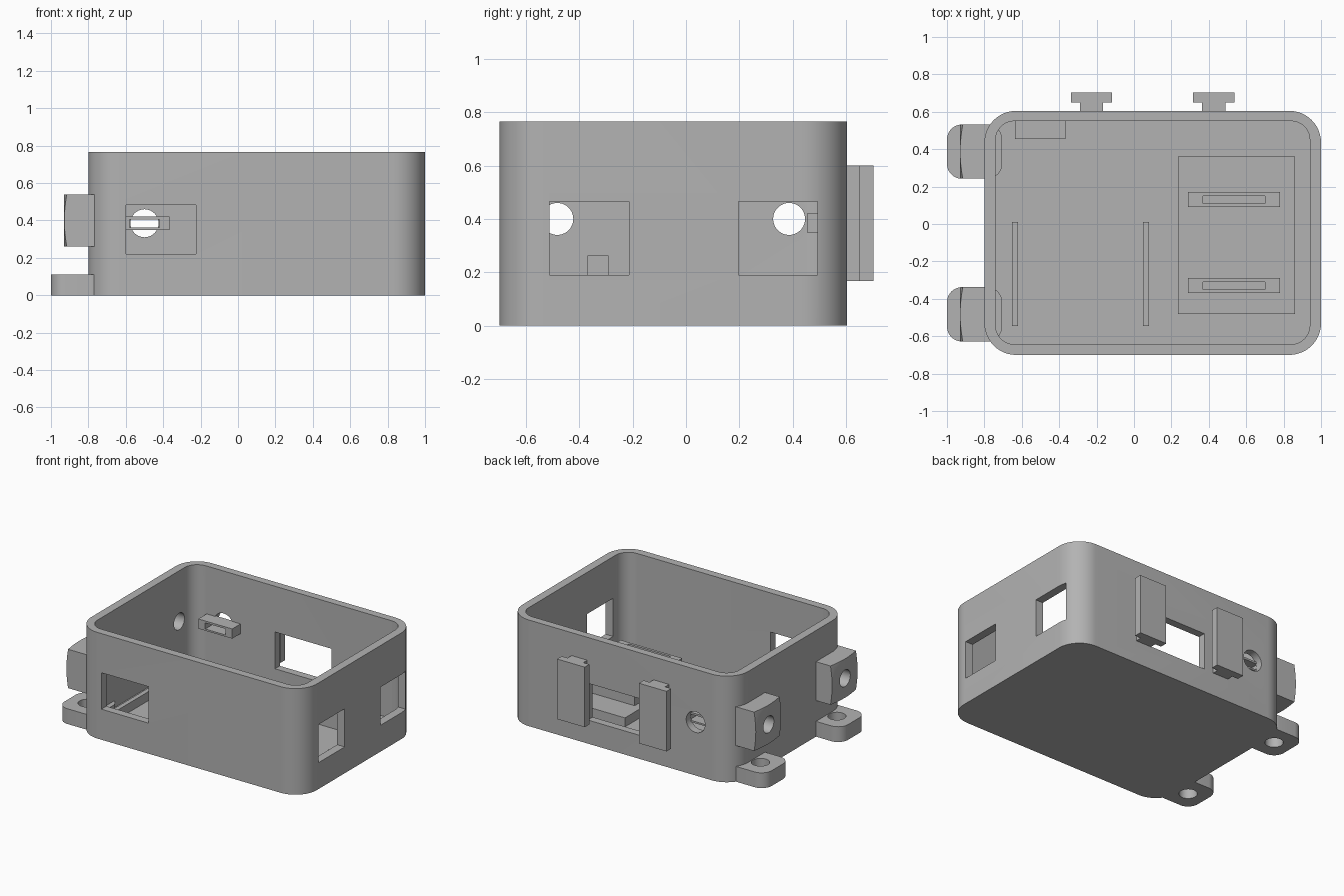
import bpy, bmesh
from math import pi, radians, sin, cos

cube = bpy.data.objects.get("Cube")
if cube:
    bpy.data.objects.remove(cube, do_unlink=True)

grey = bpy.data.materials.new("plastic grey")
grey.use_nodes = True
GREY = (0.45, 0.45, 0.45, 1)
grey.diffuse_color = GREY
grey.node_tree.nodes["Principled BSDF"].inputs["Base Color"].default_value = GREY


def prism(name, points, axis, lo, hi):
    """Extrude a flat outline along an axis; outline uses the other two axes in order."""
    def place(p, depth):
        co = list(p)
        co.insert("xyz".index(axis), depth)
        return co
    bm = bmesh.new()
    low = [bm.verts.new(place(p, lo)) for p in points]
    high = [bm.verts.new(place(p, hi)) for p in points]
    bm.faces.new(low)
    bm.faces.new(high)
    for i in range(len(points)):
        j = (i + 1) % len(points)
        bm.faces.new((low[i], low[j], high[j], high[i]))
    bmesh.ops.recalc_face_normals(bm, faces=bm.faces)
    mesh = bpy.data.meshes.new(name)
    bm.to_mesh(mesh)
    bm.free()
    mesh.materials.append(grey)
    ob = bpy.data.objects.new(name, mesh)
    bpy.context.collection.objects.link(ob)
    return ob


def rounded(x0, x1, y0, y1, r, steps=12):
    corners = [(x1 - r, y1 - r), (x0 + r, y1 - r), (x0 + r, y0 + r), (x1 - r, y0 + r)]
    return [(cx + r * cos((q + i / steps) * pi / 2), cy + r * sin((q + i / steps) * pi / 2))
            for q, (cx, cy) in enumerate(corners) for i in range(steps + 1)]


def circle(cx, cy, r, n=40):
    return [(cx + r * cos(2 * pi * i / n), cy + r * sin(2 * pi * i / n)) for i in range(n)]


def box(name, x0, x1, y0, y1, z0, z1):
    return prism(name, [(x0, y0), (x1, y0), (x1, y1), (x0, y1)], "z", z0, z1)


def cut(ob, cutters, operation="DIFFERENCE"):
    """Apply booleans, then drop the cutters."""
    for c in cutters:
        c.hide_render = True
        mod = ob.modifiers.new("cut", "BOOLEAN")
        mod.operation, mod.solver, mod.object = operation, "EXACT", c
    bpy.context.view_layer.update()
    deps = bpy.context.evaluated_depsgraph_get()
    mesh = bpy.data.meshes.new_from_object(ob.evaluated_get(deps))
    ob.modifiers.clear()
    ob.data = mesh
    for c in cutters:
        bpy.data.objects.remove(c, do_unlink=True)


def smooth(ob):
    bpy.ops.object.select_all(action="DESELECT")
    ob.select_set(True)
    bpy.context.view_layer.objects.active = ob
    bpy.ops.object.shade_smooth_by_angle(angle=radians(25))


MOUNTS = {"back": 0.387, "front": -0.483}   # y of the side mounts
HALF = 0.145
FLOOR, DECK = 0.06, 0.125

# Open case: cavity, windows, round holes
case = prism("case", rounded(-0.8, 1, -0.7, 0.605, 0.17), "z", 0, 0.765)
cutters = [
    prism("cavity", rounded(-0.74, 0.94, -0.643, 0.55, 0.1), "z", FLOOR, 1),
    box("front_window", -0.6, -0.225, -0.8, -0.6, 0.22, 0.483),
    box("back_window", -0.09, 0.36, 0.5, 0.64, 0.17, 0.435),
    box("side_window_front", 0.9, 1.1, -0.513, -0.213, 0.19, 0.465),
    box("side_window_back", 0.9, 1.1, 0.197, 0.493, 0.19, 0.465),
    prism("back_hole", circle(-0.5, 0.385, 0.075), "y", 0.5, 0.7),
]
cutters += [prism("side_hole", circle(y, 0.4, 0.06), "x", -1.1, -0.6) for y in MOUNTS.values()]
cut(case, cutters)
smooth(case)

for label, y in MOUNTS.items():
    # Screw block with a round chamfered end and a bore
    block = prism(label + "_screw_block", [(y - HALF, 0.26), (y + HALF, 0.26),
                  (y + HALF, 0.54), (y - HALF, 0.54)], "x", -0.93, -0.765)
    cone = prism("chamfer", circle(y, 0.4, 0.14, 48), "x", -0.93, -0.7)
    for v in cone.data.vertices:
        if v.co.x > -0.8:
            v.co.y = y + (v.co.y - y) * 8
            v.co.z = 0.4 + (v.co.z - 0.4) * 8
    cut(block, [cone], "INTERSECT")
    cut(block, [prism("bore", circle(y, 0.4, 0.06), "x", -1.1, -0.6)])
    smooth(block)
    # Mounting lug at the base
    lug = prism(label + "_mounting_lug",
                rounded(-1, -0.705, y - HALF, y + HALF, 0.08), "z", 0, 0.11)
    cut(lug, [prism("bolt_hole", circle(-0.865, y, 0.06), "z", -0.1, 0.3)])
    smooth(lug)

# T-shaped clips on the back
for label, x in (("right", -0.227), ("left", 0.426)):
    outline = [(0.062, 0.59), (0.062, 0.65), (0.11, 0.65), (0.11, 0.703)]
    tee = [(x + a, b) for a, b in outline] + [(x - a, b) for a, b in reversed(outline)]
    prism(label + "_back_clip", tee, "z", 0.167, 0.6)

# Slotted bracket inside the back wall
bracket = box("wall_bracket", -0.635, -0.365, 0.455, 0.56, 0.35, 0.42)
cut(bracket, [box("slot", -0.58, -0.42, 0.4, 0.6, 0.362, 0.406)])

# Raised deck with two slotted bars
box("inner_deck", 0.235, 0.86, -0.48, 0.36, FLOOR - 0.02, DECK)
for label, y in (("front", -0.33), ("back", 0.13)):
    bar = box(label + "_slotted_bar", 0.29, 0.78, y - 0.04, y + 0.04, DECK - 0.02, 0.262)
    cut(bar, [box("slot", 0.37, 0.7, y - 0.021, y + 0.021, 0, 0.4)])

# Floor ribs
for label, x in (("right", -0.637), ("left", 0.063)):
    box(label + "_floor_rib", x - 0.016, x + 0.016, -0.545, 0.012, FLOOR - 0.02, DECK)
